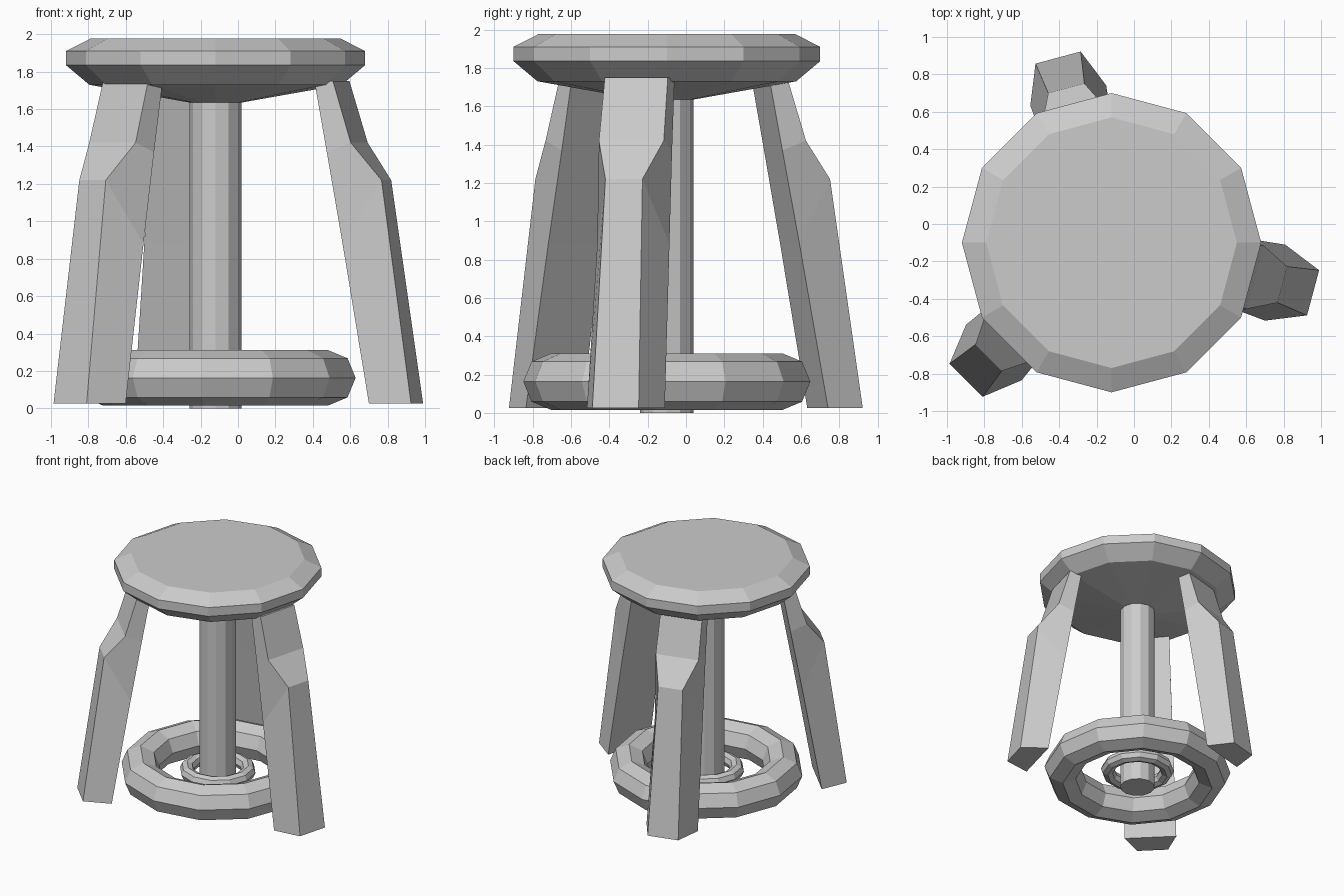
import bpy, bmesh
from math import cos, sin, pi, radians

if "Cube" in bpy.data.objects:
    bpy.data.objects.remove(bpy.data.objects["Cube"])

CX, CY = -0.12, -0.10      # axis of the stool
SIDES = 12


def make_object(name, verts, faces):
    mesh = bpy.data.meshes.new(name)
    mesh.from_pydata(verts, [], faces)
    bm = bmesh.new()
    bm.from_mesh(mesh)
    bmesh.ops.recalc_face_normals(bm, faces=bm.faces)
    bm.to_mesh(mesh)
    bm.free()
    obj = bpy.data.objects.new(name, mesh)
    bpy.context.collection.objects.link(obj)
    return obj


def loft(name, rings, closed=False):
    """Skin a list of equal vertex rings, capped unless closed into a loop."""
    n, m = len(rings[0]), len(rings)
    verts = [v for ring in rings for v in ring]
    faces = []
    for i in range(m if closed else m - 1):
        a, b = i * n, ((i + 1) % m) * n
        faces += [(a + j, a + (j + 1) % n, b + (j + 1) % n, b + j) for j in range(n)]
    if not closed:
        faces += [tuple(range(n)), tuple(range((m - 1) * n, m * n))]
    return make_object(name, verts, faces)


def lathe(name, profile, turn=0.0, closed=False):
    rings = [[(CX + r * cos(turn + 2 * pi * k / SIDES),
               CY + r * sin(turn + 2 * pi * k / SIDES), z) for k in range(SIDES)]
             for r, z in profile]
    return loft(name, rings, closed)


def ring(name, major, minor, z, turn):
    profile = [(major + minor * cos(k * pi / 4), z + minor * sin(k * pi / 4))
               for k in range(8)]
    lathe(name, profile, turn, closed=True)


# Leg sections: outer radius, half width, z, then the same for the inner edge
LEG = [(1.07, 0.125, 0.025, 0.86, 0.21, 0.025),
       (0.90, 0.10, 1.22, 0.71, 0.195, 0.88),
       (0.75, 0.175, 1.42, 0.62, 0.185, 1.37),
       (0.65, 0.17, 1.75, 0.55, 0.18, 1.75)]


def leg(name, angle, out, side):
    c, s = cos(radians(angle)), sin(radians(angle))

    def place(r, t, z):
        r, t = r + out, t + side
        return (CX + r * c - t * s, CY + r * s + t * c, z)

    rings = [[place(ro, -ho, zo), place(ro, ho, zo), place(ri, hi, zi), place(ri, -hi, zi)]
             for ro, ho, zo, ri, hi, zi in LEG]
    loft(name, rings)


# Round bevelled seat with shallow conical underside
lathe("seat", [(0.14, 1.635), (0.675, 1.73), (0.80, 1.835), (0.80, 1.91), (0.67, 1.976)])

# Central column
lathe("column", [(0.14, 0.0), (0.14, 1.66)])

# Foot ring and small ring around the column
ring("foot_ring", 0.605, 0.148, 0.163, radians(-6))
ring("hub_ring", 0.24, 0.055, 0.16, radians(-6))

# Three splayed legs
leg("right_leg", -15, 0.04, 0.02)
leg("left_front_leg", 225, 0.0, -0.03)
leg("back_leg", 105, -0.04, 0.02)
